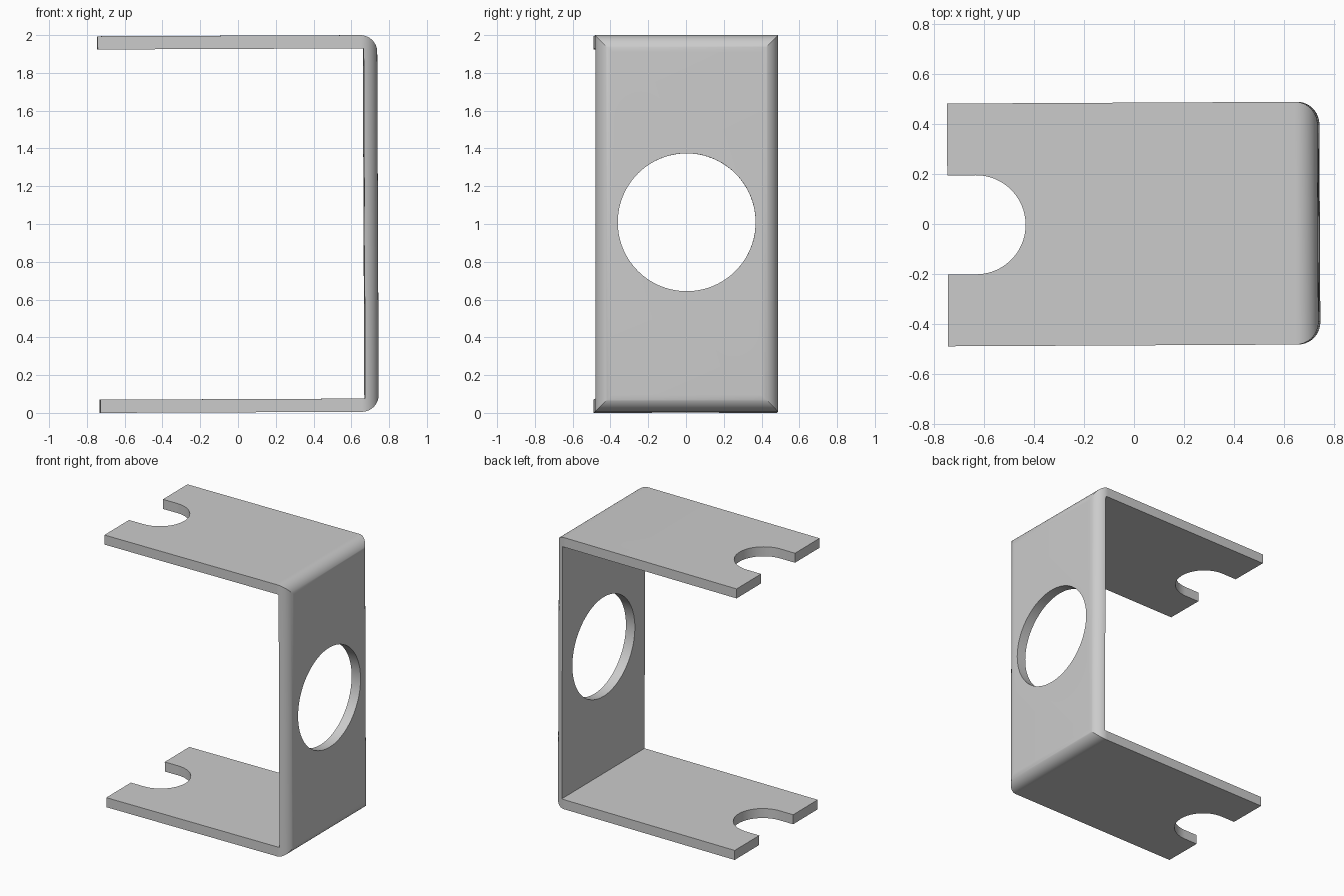
import bpy, bmesh, math
from mathutils import Vector, Matrix

cube = bpy.data.objects.get("Cube")
if cube:
    bpy.data.objects.remove(cube, do_unlink=True)

HALF_H, HALF_W = 0.997, 0.485     # half height and half depth of the bracket
OUT, INN = 0.739, 0.667           # outer and inner faces of the upright web
THICK, FILLET = 0.07, 0.09
NOTCH_R, NOTCH_X = 0.198, -0.627
HOLE_R, HOLE_Z = 0.365, 0.006


def arc(cx, cy, r, start, end, n):
    """Points on an arc, angles in degrees."""
    angles = [math.radians(start + (end - start) * i / n) for i in range(n + 1)]
    return [(cx + r * math.cos(a), cy + r * math.sin(a)) for a in angles]


def prism(name, points, to_3d, sweep):
    """Extrude a closed outline along the sweep vector, centred on its plane."""
    sweep = Vector(sweep)
    bm = bmesh.new()
    face = bm.faces.new([bm.verts.new(Vector(to_3d(*p)) - sweep / 2) for p in points])
    ext = bmesh.ops.extrude_face_region(bm, geom=[face])
    bmesh.ops.translate(bm, vec=sweep,
                        verts=[g for g in ext["geom"] if isinstance(g, bmesh.types.BMVert)])
    bmesh.ops.recalc_face_normals(bm, faces=bm.faces)
    mesh = bpy.data.meshes.new(name)
    bm.to_mesh(mesh)
    bm.free()
    obj = bpy.data.objects.new(name, mesh)
    bpy.context.collection.objects.link(obj)
    return obj


# Side profile: a C shape with rounded outer bends
cx, cz = OUT - FILLET, HALF_H - FILLET
side = ([(-0.734, -HALF_H)]
        + arc(cx, -cz, FILLET, -90, 0, 16)
        + arc(cx, cz, FILLET, 0, 90, 16)
        + [(-0.741, HALF_H), (-0.741, HALF_H - THICK), (INN, HALF_H - THICK),
           (INN, THICK - HALF_H), (-0.734, THICK - HALF_H)])
bracket = prism("bracket", side, lambda x, z: (x, 0, z), (0, 2, 0))

# Plan outline: rounded web edges and a round-ended slot in the flanges
cy = HALF_W - FILLET
plan = ([(-1, -HALF_W)]
        + arc(cx, -cy, FILLET, -90, 0, 16)
        + arc(cx, cy, FILLET, 0, 90, 16)
        + [(-1, HALF_W), (-1, NOTCH_R)]
        + arc(NOTCH_X, 0, NOTCH_R, 90, -90, 40)
        + [(-1, -NOTCH_R)])
plan_cutter = prism("plan_cutter", plan, lambda x, y: (x, y, 0), (0, 0, 3))

# Round opening in the web
circle = arc(0, HOLE_Z, HOLE_R, 0, 360, 80)[:-1]
hole_cutter = prism("hole_cutter", circle, lambda y, z: (OUT, y, z), (0.6, 0, 0))

cutters = [(plan_cutter, "INTERSECT"), (hole_cutter, "DIFFERENCE")]
for cutter, operation in cutters:
    cutter.hide_render = True
    mod = bracket.modifiers.new(cutter.name, "BOOLEAN")
    mod.operation, mod.object, mod.solver = operation, cutter, "EXACT"

# Bake the cuts and remove the helpers
bpy.context.view_layer.update()
graph = bpy.context.evaluated_depsgraph_get()
baked = bpy.data.meshes.new_from_object(bracket.evaluated_get(graph))
bracket.modifiers.clear()
bracket.data = baked
for cutter, _ in cutters:
    bpy.data.objects.remove(cutter, do_unlink=True)

# The part stands very slightly turned
baked.transform(Matrix.Translation((0, 0, 1))
                @ Matrix.Rotation(0.005, 4, "Z") @ Matrix.Rotation(-0.0042, 4, "Y"))

# Plain grey metal
grey = bpy.data.materials.new("grey metal")
grey.use_nodes = True
colour = (0.6, 0.6, 0.6, 1)
grey.diffuse_color = colour
grey.node_tree.nodes["Principled BSDF"].inputs["Base Color"].default_value = colour
baked.materials.clear()
baked.materials.append(grey)
for poly in baked.polygons:
    poly.material_index = 0

# Smooth bends, crisp edges
bpy.ops.object.select_all(action="DESELECT")
bracket.select_set(True)
bpy.context.view_layer.objects.active = bracket
bpy.ops.object.shade_smooth_by_angle(angle=math.radians(25))
